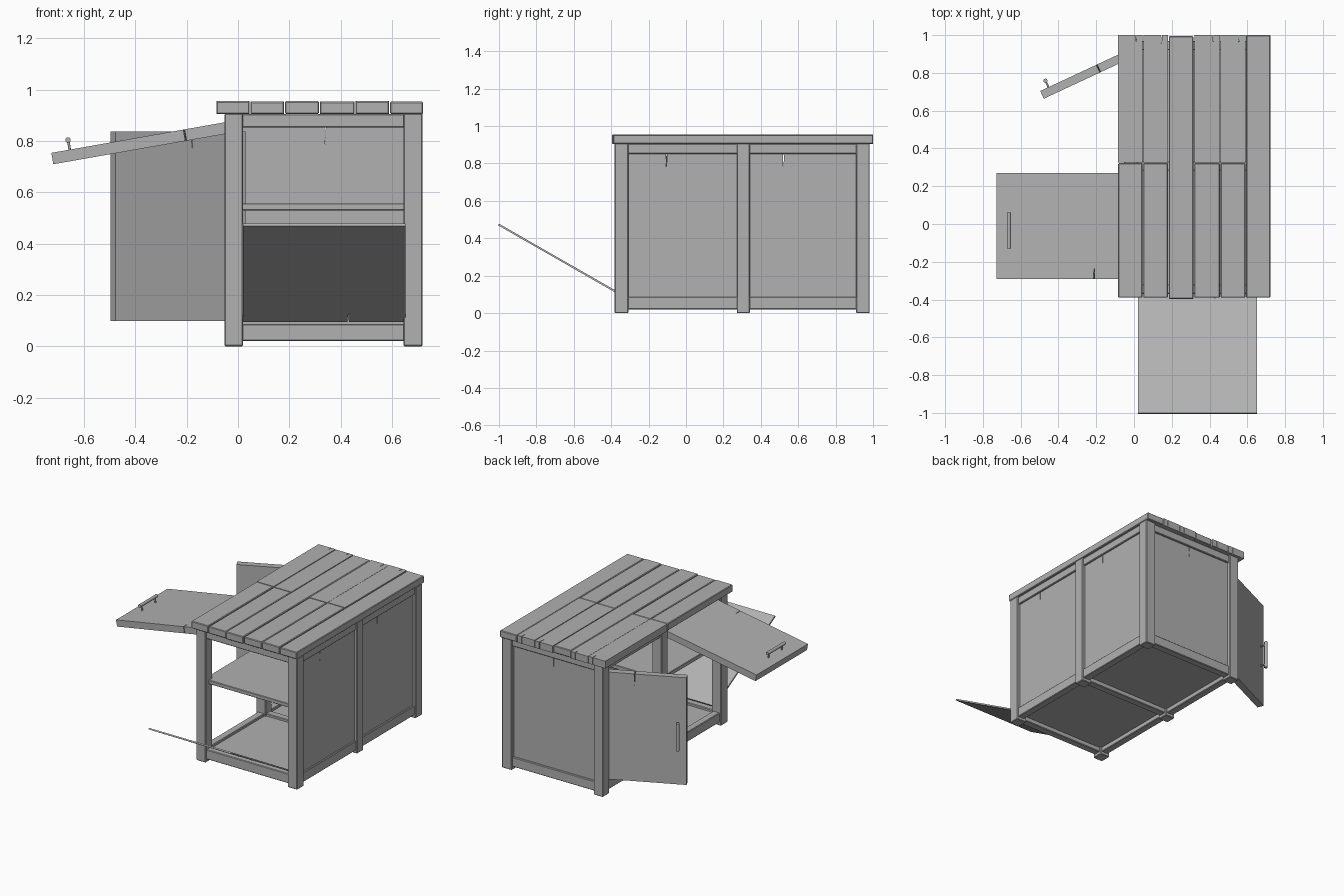
import bpy, bmesh, math
from mathutils import Vector

if "Cube" in bpy.data.objects:
    bpy.data.objects.remove(bpy.data.objects["Cube"])

# Dark grey wood
wood = bpy.data.materials.new("grey_wood")
wood.diffuse_color = (0.44, 0.44, 0.44, 1)
wood.use_nodes = True
wood.node_tree.nodes["Principled BSDF"].inputs["Base Color"].default_value = wood.diffuse_color


def make(name, bm, bevel=0.0):
    bmesh.ops.recalc_face_normals(bm, faces=bm.faces)
    me = bpy.data.meshes.new(name)
    bm.to_mesh(me)
    bm.free()
    me.materials.append(wood)
    ob = bpy.data.objects.new(name, me)
    bpy.context.collection.objects.link(ob)
    if bevel:
        m = ob.modifiers.new("bevel", 'BEVEL')
        m.width, m.segments = bevel, 1
    return ob


def box(name, x, y, z, bevel=0.004):
    bm = bmesh.new()
    bmesh.ops.create_cube(bm, size=1)
    for v in bm.verts:
        v.co = [(a[0] + a[1]) / 2 + c * (a[1] - a[0]) for a, c in zip((x, y, z), v.co)]
    return make(name, bm, bevel)


def board(name, o, u, v, w, h, t, cracks=(), bevel=0.0):
    """Flat board from corner o along u and v, thickness t along u x v.
    cracks: (edge 0 bottom, 1 right, 2 top, 3 left; position along it; depth)"""
    o, u, v = Vector(o), Vector(u), Vector(v)
    n = u.cross(v)
    corners = [Vector(c) for c in ((0, 0), (w, 0), (w, h), (0, h))]
    pts = []
    for e in range(4):
        a, b = corners[e], corners[(e + 1) % 4]
        d = (b - a).normalized()
        inward = Vector((-d.y, d.x))
        pts.append(a)
        for p, depth in sorted(c[1:] for c in cracks if c[0] == e):
            for s, k in ((-.0025, 0), (-.003, .5), (.002, 1), (0, .5), (.0025, 0)):
                pts.append(a + d * (p + s) + inward * depth * k)
    bm = bmesh.new()
    f = bm.faces.new([bm.verts.new(o + u * p.x + v * p.y) for p in pts])
    ext = bmesh.ops.extrude_face_region(bm, geom=[f])
    for g in ext['geom']:
        if isinstance(g, bmesh.types.BMVert):
            g.co += n * t
    return make(name, bm, bevel)


def handle(name, o, u, v, pu, pv, length, axis, base):
    """Round bar on two pegs standing on a board's outer face."""
    o, u, v = Vector(o), Vector(u), Vector(v)
    n = u.cross(v)
    bm = bmesh.new()

    def rod(a, b, r):
        q = (b - a).to_track_quat('Z', 'Y').to_matrix().to_4x4()
        q.translation = (a + b) / 2
        bmesh.ops.create_cone(bm, cap_ends=True, segments=10, radius1=r, radius2=r,
                              depth=(b - a).length, matrix=q)
    start = o + u * pu + v * pv + n * (base + 0.038)
    rod(start, start + axis * length, 0.011)
    for k in (0.12, 0.88):
        p = start + axis * length * k
        rod(p - n * 0.042, p, 0.005)
    ob = make(name, bm)
    for f in ob.data.polygons:
        f.use_smooth = len(f.vertices) == 4


X, Y, Z = Vector((1, 0, 0)), Vector((0, 1, 0)), Vector((0, 0, 1))

# Posts: three along each long side
XS = {"left": (-0.052, 0.02), "right": (0.645, 0.72)}
YS = {"front": (-0.382, -0.308), "middle": (0.272, 0.342), "back": (0.91, 0.982)}
for sx, x in XS.items():
    for sy, y in YS.items():
        box(f"{sy}_{sx}_post", x, y, (0, 0.907))

# Top and bottom rails along the sides and across the frame
for level, z in (("bottom", (0.02, 0.087)), ("top", (0.852, 0.905))):
    for sx, x in (("left", (-0.04, 0.01)), ("right", (0.66, 0.71))):
        box(f"{level}_{sx}_front_rail", x, (-0.32, 0.28), z)
        box(f"{level}_{sx}_back_rail", x, (0.335, 0.92), z)
    for sy, y in (("front", (-0.37, -0.32)), ("middle", (0.282, 0.332)), ("back", (0.92, 0.97))):
        box(f"{level}_{sy}_cross_rail", (0.01, 0.655), y, z)

# Floor panels and shelf
box("front_floor", (-0.02, 0.69), (-0.35, 0.3), (0.05, 0.07), 0)
box("back_floor", (-0.02, 0.69), (0.31, 0.95), (0.05, 0.07), 0)
box("shelf", (-0.02, 0.69), (-0.345, 0.31), (0.53, 0.557), 0.003)

# Fixed wall panels with a split at the top edge
board("right_front_wall", (0.685, -0.32, 0.08), Y, Z, 0.6, 0.776, 0.014, [(2, 0.385, 0.085)])
board("right_back_wall", (0.685, 0.335, 0.08), Y, Z, 0.585, 0.776, 0.014, [(2, 0.40, 0.085)])
board("back_wall", (0.655, 0.944, 0.08), -X, Z, 0.645, 0.776, 0.014, [(2, 0.33, 0.085)])

# Tabletop planks, some in two lengths, with short splits at the ends
edges = [-0.086, 0.047, 0.182, 0.317, 0.456, 0.591, 0.724]
for i, (a, b) in enumerate(zip(edges, edges[1:])):
    w = b - a - 0.004
    spans = [(-0.39, 0.322), (0.325, 1.0)]
    if i in (2, 5):
        spans = [(-0.396, 0.994) if i == 2 else (-0.39, 1.0)]
    for j, (y0, y1) in enumerate(spans):
        p = w * 0.74
        splits = [] if i in (2, 5) else [(2, w - p, 0.045)]
        board(f"top_plank_{i + 1}_{j + 1}", (a + 0.002, y0, 0.905), X, Y, w, y1 - y0,
              0.05 - 0.002 * (i % 2), splits if j == 1 else [], 0.0 if splits and j else 0.004)

# Front flap hanging open
a = math.radians(29.8)
board("front_flap", (0.02, -0.345, 0.103), X, (0, -math.cos(a), math.sin(a)), 0.632, 0.755, 0.01,
      [(0, 0.41, 0.07)])

# Lifted side door with handle
a = math.radians(10)
o, u = (0.004, 0.27, 0.837), Vector((-math.cos(a), 0, -math.sin(a)))
board("lifted_door", o, u, -Y, 0.735, 0.562, 0.045, [(2, 0.525, 0.07)])
handle("lifted_door_handle", o, u, -Y, 0.662, 0.21, 0.19, -Y, 0.045)

# Swung side door with handle
a = math.radians(25)
o, u = (0.03, 0.9, 0.098), Vector((-math.cos(a), -math.sin(a), 0))
board("swung_door", o, u, Z, 0.56, 0.74, 0.045, [(2, 0.33, 0.08)])
handle("swung_door_handle", o, u, Z, 0.512, 0.25, 0.19, Z, 0.045)
